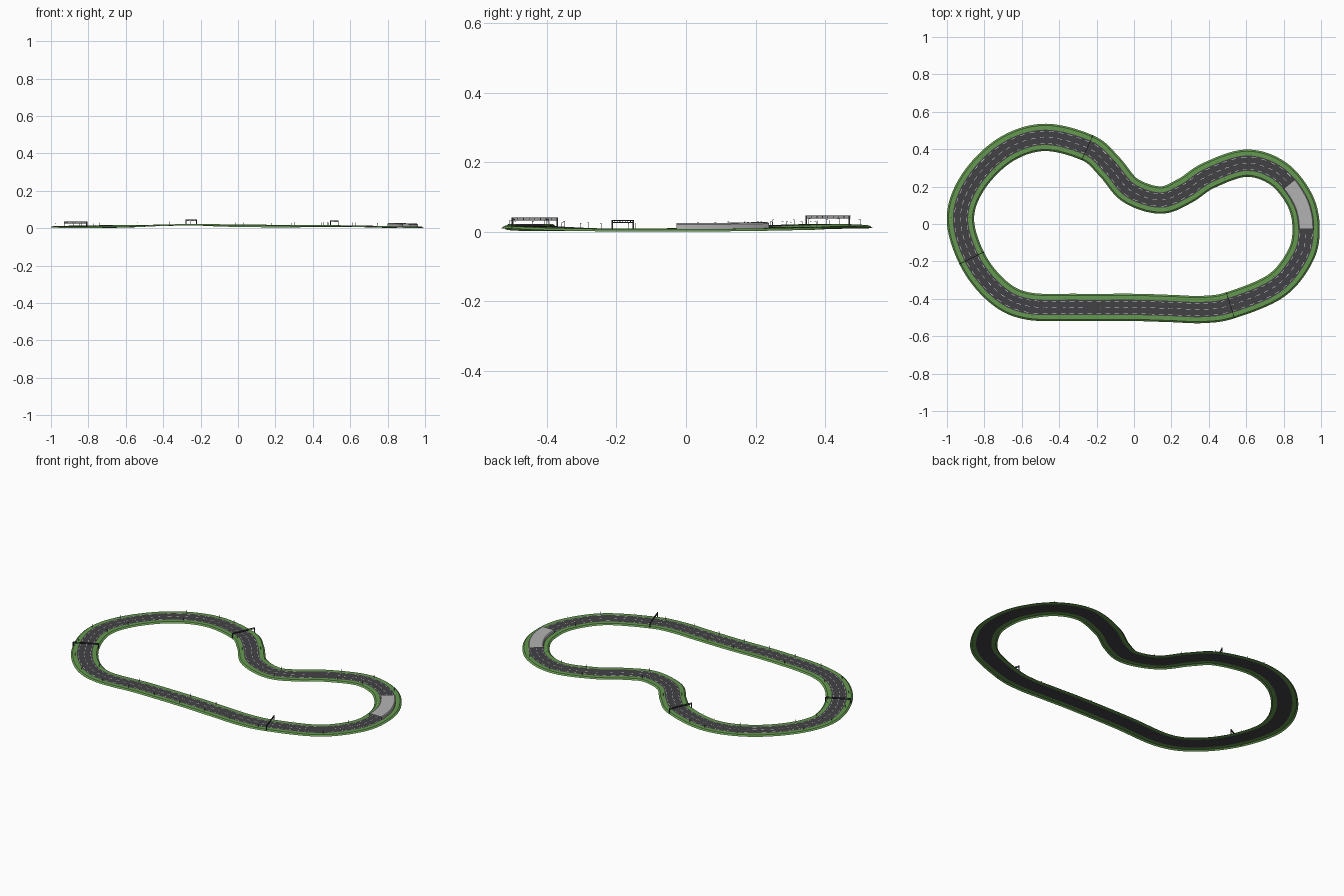
import bpy
from mathutils import Vector

cube = bpy.data.objects.get("Cube")
if cube:
    bpy.data.objects.remove(cube)


def material(name, rgb):
    m = bpy.data.materials.new(name)
    m.use_nodes = True
    m.diffuse_color = (*rgb, 1)
    m.node_tree.nodes["Principled BSDF"].inputs["Base Color"].default_value = (*rgb, 1)
    return m


GRASS = material("grass green", (0.13, 0.32, 0.08))
ASPHALT = material("asphalt grey", (0.055, 0.053, 0.06))
PAINT = material("line white", (0.75, 0.75, 0.75))
CONCRETE = material("concrete grey", (0.45, 0.45, 0.45))
STEEL = material("dark steel", (0.04, 0.04, 0.045))
POLE = material("pole grey", (0.25, 0.25, 0.26))

# Centre line of the circuit, counterclockwise, with its elevation
PATH = [Vector(p) for p in (
    (-0.48, 0.463, 0.018), (-0.69, 0.395, 0.016), (-0.86, 0.225, 0.013),
    (-0.928, 0.03, 0.011), (-0.864, -0.19, 0.009), (-0.73, -0.36, 0.009),
    (-0.57, -0.438, 0.012), (-0.3, -0.446, 0.022), (0.0, -0.446, 0.02),
    (0.2, -0.452, 0.018), (0.37, -0.457, 0.017), (0.52, -0.433, 0.016),
    (0.76, -0.33, 0.011), (0.89, -0.17, 0.008), (0.92, -0.02, 0.008),
    (0.885, 0.13, 0.009), (0.77, 0.27, 0.012), (0.6, 0.325, 0.014),
    (0.4, 0.26, 0.013), (0.27, 0.176, 0.012), (0.14, 0.128, 0.012),
    (-0.02, 0.18, 0.015), (-0.13, 0.305, 0.02), (-0.246, 0.406, 0.022))]


def spline(t):
    i, u = int(t) % len(PATH), t % 1
    a, b, c, d = (PATH[(i + k) % len(PATH)] for k in (-1, 0, 1, 2))
    return (2 * b + (c - a) * u + (2 * a - 5 * b + 4 * c - d) * u ** 2
            + (3 * b - a - 3 * c + d) * u ** 3) / 2


# Evenly spaced stations along the circuit
COUNT = 400
fine = [spline(k * len(PATH) / 6000) for k in range(6000)]
lengths = [0.0]
for k in range(6000):
    lengths.append(lengths[-1] + (fine[(k + 1) % 6000] - fine[k]).length)
STATIONS, cursor = [], 0
for s in range(COUNT):
    while lengths[cursor] < s * lengths[-1] / COUNT:
        cursor += 1
    STATIONS.append(fine[cursor % 6000])
SIDES = []
for s in range(COUNT):
    t = STATIONS[(s + 1) % COUNT] - STATIONS[s - 1]
    SIDES.append(Vector((-t.y, t.x, 0)).normalized())


def at(s, offset, height):
    s %= COUNT
    return STATIONS[s] + SIDES[s] * offset + Vector((0, 0, height))


def nearest(x, y):
    return min(range(COUNT), key=lambda s: (STATIONS[s].xy - Vector((x, y))).length)


def make(name, verts, faces, mat, smooth=False):
    mesh = bpy.data.meshes.new(name)
    mesh.from_pydata(verts, [], faces)
    mesh.materials.append(mat)
    obj = bpy.data.objects.new(name, mesh)
    bpy.context.collection.objects.link(obj)
    if smooth:
        bpy.ops.object.select_all(action="DESELECT")
        obj.select_set(True)
        bpy.context.view_layer.objects.active = obj
        bpy.ops.object.shade_smooth_by_angle(angle=0.5)
    return obj


def sweep(name, profile, mat, runs=((0, COUNT),), closed=False):
    """Carry a cross-section (offset, height) along runs of stations."""
    verts, faces, n = [], [], len(profile)
    for first, last in runs:
        base = len(verts)
        for s in range(first, last + 1):
            verts += [at(s, o, h) for o, h in profile]
        for r in range(last - first):
            for j in range(n if closed else n - 1):
                a, b = base + r * n + j, base + r * n + (j + 1) % n
                faces.append((a, a + n, b + n, b))
    return make(name, verts, faces, mat, True)


def beams(name, pieces, mat):
    """Square bars between pairs of points, with a given half thickness."""
    verts, faces = [], []
    for p, q, r in pieces:
        d = (q - p).normalized()
        u = d.cross(Vector((0, 0, 1)) if abs(d.z) < 0.9 else Vector((1, 0, 0))).normalized() * r
        v = d.cross(u)
        b = len(verts)
        verts += [e + c for e in (p, q) for c in (u + v, v - u, -u - v, u - v)]
        faces += [(b, b + 1, b + 2, b + 3), (b + 7, b + 6, b + 5, b + 4)]
        faces += [(b + i, b + i + 4, b + (i + 1) % 4 + 4, b + (i + 1) % 4) for i in range(4)]
    return make(name, verts, faces, mat)


# Road surface and the grass shoulders with sloping banks
ROAD = 0.041
sweep("road", [(ROAD, 0), (-ROAD, 0)], ASPHALT)
sweep("left_shoulder", [(0.073, -0.007), (0.064, 0), (ROAD, 0)], GRASS)
sweep("right_shoulder", [(-ROAD, 0), (-0.064, 0), (-0.073, -0.007)], GRASS)

# Painted lane lines
dashes = [(s, s + 2) for s in range(0, COUNT, 4)]
for label, middle in (("centre", 0), ("left", 0.033), ("right", -0.033)):
    sweep(label + "_line", [(middle + 0.0012, 0.0006), (middle - 0.0012, 0.0006)], PAINT, dashes)

# Tunnel over the road
start, end = nearest(0.918, -0.03), nearest(0.835, 0.215)
sweep("tunnel", [(0.041, 0), (0.041, 0.013), (0.036, 0.017), (-0.036, 0.017), (-0.041, 0.013),
                 (-0.041, 0), (-0.038, 0), (-0.038, 0.012), (-0.034, 0.015), (0.034, 0.015),
                 (0.038, 0.012), (0.038, 0)], CONCRETE, [(start, end)], True)

# Gantries spanning the track
for label, x, y in (("back", -0.246, 0.406), ("left", -0.864, -0.187), ("front", 0.52, -0.433)):
    s = nearest(x, y)
    parts = [(at(s, side * 0.068, -0.004), at(s, side * 0.068, 0.024), 0.0022) for side in (-1, 1)]
    parts += [(at(s, -0.07, h), at(s, 0.07, h), 0.0016) for h in (0.018, 0.024)]
    parts += [(at(s, k * 0.017, 0.018), at(s, k * 0.017, 0.024), 0.001) for k in range(-3, 4)]
    beams(label + "_gantry", parts, STEEL)

# Lamp posts along both edges
for label, side in (("left", 1), ("right", -1)):
    parts = []
    for s in range(0, COUNT, 14):
        if not start - 2 <= s <= end + 2:
            top = at(s, side * 0.05, 0.016)
            parts += [(at(s, side * 0.05, 0), top, 0.0006), (top, at(s, side * 0.045, 0.016), 0.0006)]
    beams(label + "_lamp_posts", parts, POLE)
